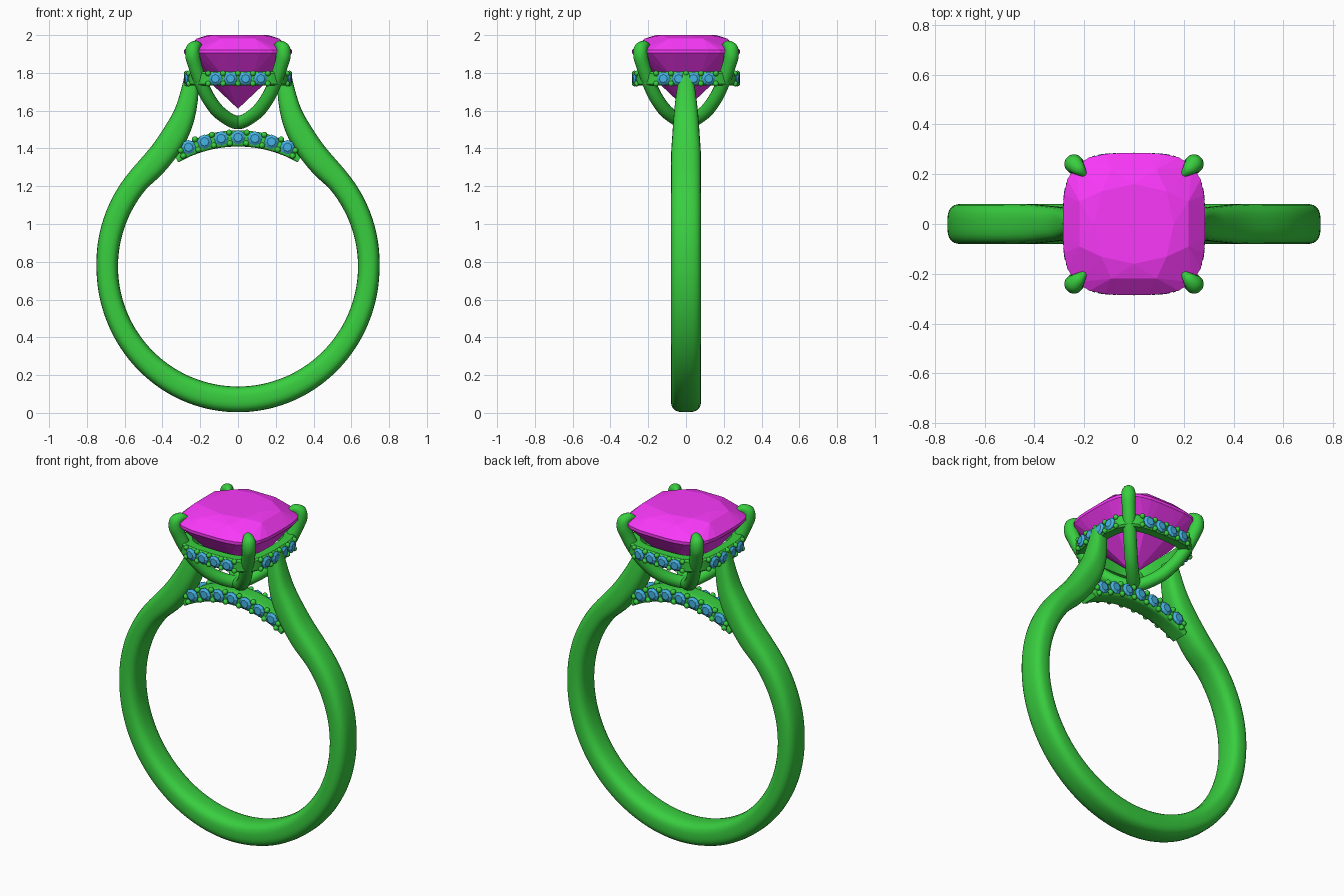
import bpy, bmesh, math
from math import sin, cos, pi, radians
from mathutils import Vector, Matrix

if "Cube" in bpy.data.objects:
    bpy.data.objects.remove(bpy.data.objects["Cube"])

CZ, RI = 0.775, 0.635          # finger hole centre height and radius


def material(name, rgb):
    m = bpy.data.materials.new(name)
    m.diffuse_color = (*rgb, 1)
    m.use_nodes = True
    m.node_tree.nodes["Principled BSDF"].inputs["Base Color"].default_value = m.diffuse_color
    return m


METAL = material("green_metal", (0.04, 0.62, 0.05))
PINK = material("pink_stone", (0.95, 0.04, 0.95))
BLUE = material("blue_stone", (0.06, 0.45, 0.78))


def finish(bm, name, mat, smooth=None):
    bmesh.ops.recalc_face_normals(bm, faces=bm.faces)
    me = bpy.data.meshes.new(name)
    bm.to_mesh(me)
    bm.free()
    me.materials.append(mat)
    if smooth:
        me.shade_smooth()
        me.set_sharp_from_angle(angle=radians(smooth))
    ob = bpy.data.objects.new(name, me)
    bpy.context.collection.objects.link(ob)
    return ob


def spow(v, e):
    return math.copysign(abs(v) ** e, v)


def spline(stations, steps):
    # Catmull-Rom through tuples of numbers
    P = [stations[0]] + stations + [stations[-1]]
    out = []
    for a, b, c, d in zip(P, P[1:], P[2:], P[3:]):
        for s in range(steps):
            t = s / steps
            out.append([0.5 * (2*q + (r-p)*t + (2*p-5*q+4*r-s4)*t*t + (3*q-p-3*r+s4)*t**3)
                        for p, q, r, s4 in zip(a, b, c, d)])
    out.append(list(stations[-1]))
    return out


def loft(bm, rings, loop=False):
    rows = [[bm.verts.new(p) for p in r] for r in rings]
    n = len(rows[0])
    for a, b in zip(rows, rows[1:] + (rows[:1] if loop else [])):
        for i in range(n):
            bm.faces.new((a[i], a[(i+1) % n], b[(i+1) % n], b[i]))
    if not loop:
        bm.faces.new(rows[0])
        bm.faces.new(rows[-1])


def sweep(name, stations, exp=1.0, steps=4, turn=0, sides=24):
    # stations: (outer x, outer z, inner x, inner z, half width)
    M, rings = Matrix.Rotation(turn, 3, 'Z'), []
    for ox, oz, ix, iz, w in spline(stations, steps):
        ring = []
        for k in range(sides):
            t = 2 * pi * (k + 0.5) / sides
            u, v = spow(cos(t), exp) / 2, spow(sin(t), exp)
            ring.append(M @ Vector(((ox+ix)/2 + (ox-ix)*u, w*v, (oz+iz)/2 + (oz-iz)*u)))
        rings.append(ring)
    bm = bmesh.new()
    loft(bm, rings)
    return finish(bm, name, METAL, 50)


def arc_station(a, ro, w):
    return (ro*cos(a), CZ + ro*sin(a), RI*cos(a), CZ + RI*sin(a), w)


def mirrored(half):
    return [(-a, b, -c, d, w) for a, b, c, d, w in reversed(half[1:])] + half


# shank with shoulders rising to the head
half = [arc_station(radians(d), 0.75 + 0.022 * max(0, -sin(radians(d)))**2 + 0.012 * max(0, d) / 40, 0.08)
        for d in range(-90, 41, 10)]
half += [(0.46, 1.41, 0.395, 1.27, 0.08), (0.385, 1.52, 0.305, 1.385, 0.073),
         (0.335, 1.61, 0.247, 1.50, 0.066), (0.302, 1.71, 0.217, 1.62, 0.054),
         (0.282, 1.795, 0.205, 1.75, 0.038)]
sweep("shank", mirrored(half), exp=0.7)

# bridge under the head, following the finger hole
bridge = [arc_station(pi/2 - a, r, 0.052)
          for a, r in ((0, 0.72), (0.13, 0.72), (0.26, 0.716), (0.4, 0.703), (0.52, 0.665))]
sweep("bridge", mirrored(bridge), exp=0.35)

# prongs: two crossed U-shaped wires with pointed claws
pts = [(0, 1.537, .036), (.09, 1.583, .036), (.15, 1.655, .036), (.195, 1.745, .036), (.228, 1.84, .037),
       (.241, 1.895, .039), (.238, 1.93, .036), (.218, 1.945, .026), (.19, 1.938, .006)]
path = [(-x, z, r) for x, z, r in reversed(pts[1:])] + pts
wire = []
for i, (x, z, r) in enumerate(path):
    p, q = path[max(i-1, 0)], path[min(i+1, len(path)-1)]
    n = Vector(((q[1]-p[1]), -(q[0]-p[0]) * 2**0.5 / 2**0.5 * 1.414)).normalized()
    n.x, n.y = Vector((q[1]-p[1], -(q[0]-p[0]) * 1.414)).normalized()
    d = x * 1.414
    wire.append((d + n.x*r, z + n.y*r, d - n.x*r, z - n.y*r, r))
for k, label in enumerate(("a", "b")):
    sweep("prongs_" + label, wire, steps=5, turn=pi/4 + k*pi/2, sides=16)


def cushion(r, t, n=3.5):
    k = r / (abs(cos(t))**n + abs(sin(t))**n) ** (1/n)
    return k * cos(t), k * sin(t)


# centre stone: cushion cut, facets from a convex hull
bm = bmesh.new()
for r, z, n, off in ((.16, 2.0, 8, 0), (.222, 1.981, 8, .5), (.285, 1.922, 32, 0),
                     (.285, 1.905, 32, 0), (.185, 1.782, 8, .5), (.0, 1.61, 1, 0)):
    for i in range(n):
        bm.verts.new((*cushion(r, 2*pi*(i+off)/n), z))
bmesh.ops.convex_hull(bm, input=bm.verts)
finish(bm, "centre_stone", PINK)

# rail around the centre stone
bm = bmesh.new()
rings = []
for i in range(64):
    t = 2 * pi * i / 64
    rings.append([(*cushion(r, t), z) for r, z in
                  ((.262, 1.732), (.272, 1.742), (.272, 1.798), (.262, 1.808), (.215, 1.808), (.215, 1.732))])
loft(bm, rings, loop=True)
finish(bm, "halo_rail", METAL, 30)

# small stones and the beads that hold them
stones, beads = bmesh.new(), bmesh.new()


def stone(pos, normal, r=0.036):
    M = Matrix.Translation(pos) @ normal.to_track_quat('Z', 'Y').to_matrix().to_4x4()
    loft(stones, [[M @ Vector((r*s*cos(k*pi/4), r*s*sin(k*pi/4), h)) for k in range(8)]
                  for s, h in ((.1, -.022), (1, 0), (1, .004), (.6, .014))])


def bead(pos, r=0.015):
    bmesh.ops.create_icosphere(beads, subdivisions=2, radius=r, matrix=Matrix.Translation(pos))


# halo: four stones on each side
for side in range(4):
    R = Matrix.Rotation(side * pi/2, 3, 'Z')

    def on_rail(x, r=0.272):
        return -r * (1 - (abs(x)/r)**3.5) ** (1/3.5)
    for i in range(4):
        x = (i - 1.5) * 0.079
        y = on_rail(x)
        nrm = Vector((spow(x, 2.5), spow(y, 2.5), 0)).normalized()
        stone(R @ Vector((x, y, 1.77)), R @ nrm)
    for i in range(5):
        x = (i - 2) * 0.079
        for dz in (-.027, .027):
            bead(R @ Vector((x, on_rail(x), 1.77 + dz)))

# bridge: seven stones front and back
for s in (-1, 1):
    for i in range(-3, 4):
        a = i * 0.131
        stone(Vector((0.684*sin(a), s*0.054, CZ + 0.684*cos(a))), Vector((0, s, 0)), 0.038)
    for i in range(-4, 4):
        a = (i + 0.5) * 0.131
        for rr in (0.653, 0.711 if -4 < i < 3 else 0.685):
            bead(Vector((rr*sin(a), s*0.054, CZ + rr*cos(a))), 0.016)
finish(stones, "small_stones", BLUE)
finish(beads, "bead_setting", METAL, 60)
